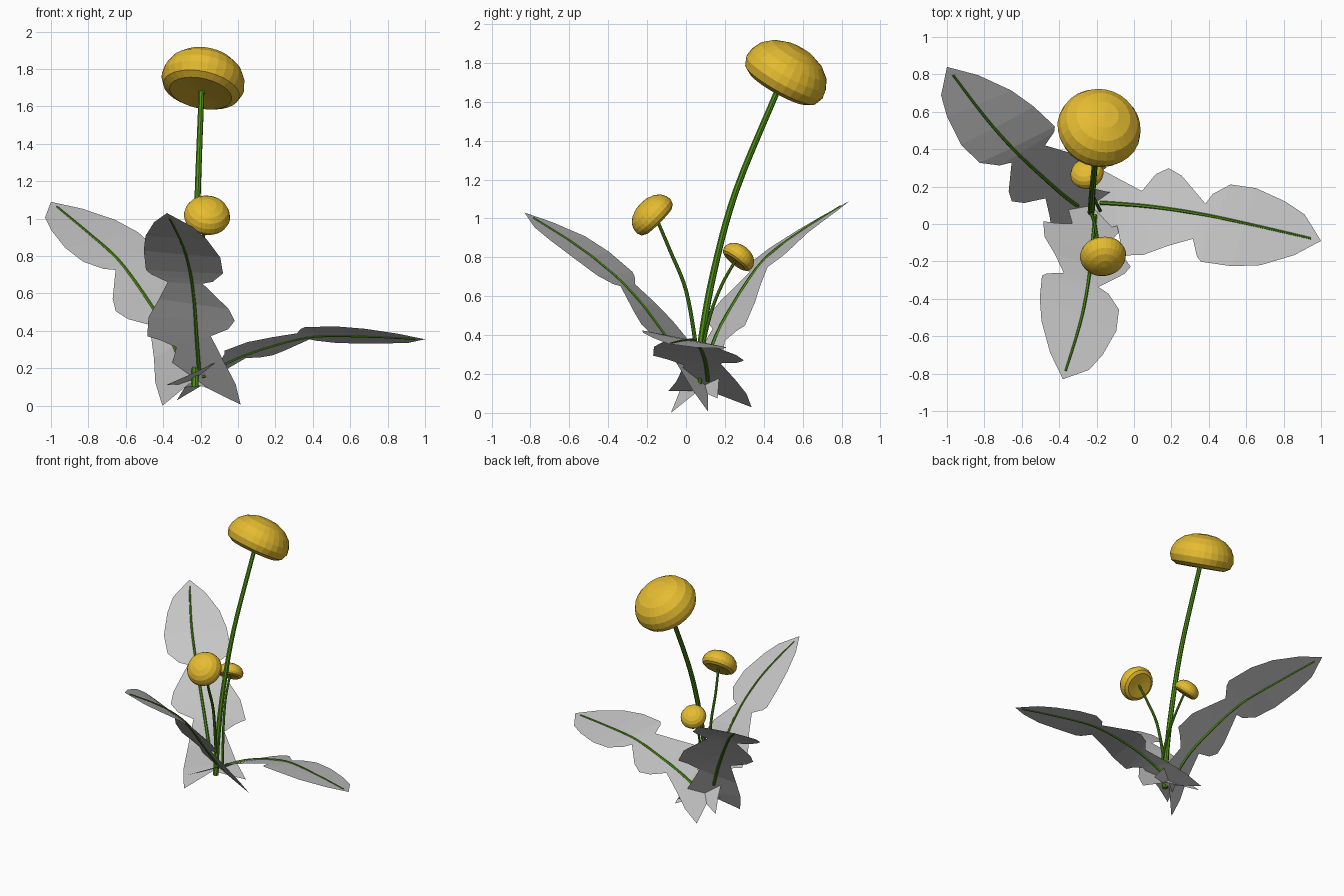
import bpy, bmesh, math
from mathutils import Vector

if "Cube" in bpy.data.objects:
    bpy.data.objects.remove(bpy.data.objects["Cube"])


def material(name, rgb):
    m = bpy.data.materials.new(name)
    m.diffuse_color = (*rgb, 1)
    m.use_nodes = True
    m.node_tree.nodes["Principled BSDF"].inputs["Base Color"].default_value = m.diffuse_color
    return m


YELLOW = material("petal yellow", (0.78, 0.50, 0.03))
GREEN = material("stem green", (0.08, 0.28, 0.008))
GREY = material("leaf grey", (0.56, 0.56, 0.56))


def add_object(name, bm, mat):
    me = bpy.data.meshes.new(name)
    bm.to_mesh(me)
    bm.free()
    me.materials.append(mat)
    ob = bpy.data.objects.new(name, me)
    bpy.context.collection.objects.link(ob)
    return ob


def smooth_path(pts, steps=8):
    """Catmull-Rom curve through the points."""
    p = [Vector(q) for q in pts]
    p = [2 * p[0] - p[1]] + p + [2 * p[-1] - p[-2]]
    out = []
    for i in range(1, len(p) - 2):
        a, b, c, d = p[i - 1:i + 3]
        for k in range(steps):
            t = k / steps
            out.append(0.5 * (2 * b + (c - a) * t + (2 * a - 5 * b + 4 * c - d) * t * t
                              + (3 * b - a - 3 * c + d) * t ** 3))
    out.append(p[-2])
    return out


def sample(path, s):
    """Point and tangent at length fraction s; extends straight past the ends."""
    lens = [(b - a).length for a, b in zip(path, path[1:])]
    d = s * sum(lens)
    for i, l in enumerate(lens):
        if d <= l or i == len(lens) - 1:
            t = (path[i + 1] - path[i]).normalized()
            return path[i] + t * d, t
        d -= l


def tube(name, path, r0, r1, sides=8):
    bm = bmesh.new()
    rings = []
    n = len(path)
    for i, p in enumerate(path):
        t = (path[min(i + 1, n - 1)] - path[max(i - 1, 0)]).normalized()
        u = t.cross(Vector((0.6, 0.75, -0.3))).normalized()
        v = t.cross(u)
        r = r0 + (r1 - r0) * i / (n - 1)
        rings.append([bm.verts.new(p + r * (u * math.cos(a) + v * math.sin(a)))
                      for a in (2 * math.pi * k / sides for k in range(sides))])
    for a, b in zip(rings, rings[1:]):
        for k in range(sides):
            j = (k + 1) % sides
            bm.faces.new((a[k], a[j], b[j], b[k]))
    bm.faces.new(rings[0][::-1])
    bm.faces.new(rings[-1])
    bmesh.ops.recalc_face_normals(bm, faces=bm.faces[:])
    return add_object(name, bm, GREEN)


# Flower heads: a domed button profile turned around its axis
HEAD = [(0, .06), (.4, .03), (.75, 0), (.92, .1), (1, .3), (.97, .5),
        (.86, .72), (.65, .9), (.35, 1.02), (0, 1.06)]


def flower_head(name, base, axis, r):
    bm = bmesh.new()
    verts = [bm.verts.new((x * r, 0, z * r)) for x, z in HEAD]
    edges = [bm.edges.new(e) for e in zip(verts, verts[1:])]
    bmesh.ops.spin(bm, geom=verts + edges, cent=(0, 0, 0), axis=(0, 0, 1),
                   angle=2 * math.pi, steps=28)
    bmesh.ops.remove_doubles(bm, verts=bm.verts[:], dist=1e-4)
    bmesh.ops.recalc_face_normals(bm, faces=bm.faces[:])
    ob = add_object(name, bm, YELLOW)
    ob.rotation_mode = 'QUATERNION'
    ob.rotation_quaternion = Vector(axis).to_track_quat('Z', 'Y')
    ob.location = base


FLOWERS = {
    "tall": ([(-.23, .06, .1), (-.228, .08, .375), (-.225, .145, .735),
              (-.215, .26, 1.15), (-.195, .48, 1.68)], (-.2, .475, 1.67), (.18, .48, .86), .225, .018),
    "front": ([(-.23, .07, .15), (-.225, .05, .35), (-.21, 0, .63),
               (-.195, -.08, .83), (-.17, -.15, .995)], (-.17, -.14, .985), (.1, -.7, .7), .124, .010),
    "back": ([(-.18, .07, .15), (-.19, .09, .35), (-.21, .13, .52),
              (-.23, .185, .66), (-.245, .255, .785)], (-.245, .25, .775), (-.2, .6, .77), .09, .009),
}
for name, (pts, base, axis, r, stem_r) in FLOWERS.items():
    tube(name + "_stem", smooth_path(pts, 5), stem_r * 1.1, stem_r * .85)
    flower_head(name + "_flower_head", base, axis, r)

# Leaves: lobed outline (position along the rib, half width) on each side
LEFT = [(-.05, .22), (.05, .2), (.14, .15), (.27, .08), (.315, .18), (.36, .22), (.415, .19),
        (.53, .06), (.55, .12), (.61, .19), (.71, .2), (.83, .165), (.915, .12)]
RIGHT = [(-.04, .22), (.05, .17), (.19, .12), (.215, .21), (.225, .28), (.32, .265), (.415, .2),
         (.51, .14), (.54, .23), (.56, .255), (.68, .245), (.79, .205), (.91, .11)]


def leaf(name, pts, side):
    path = smooth_path(pts)
    side = Vector(side)

    def point(s, w):
        p, t = sample(path, s)
        q = p + (side - t * side.dot(t)).normalized() * w
        q.z = max(q.z, 0)
        return q

    bm = bmesh.new()
    rows = []
    for i, ((sl, wl), (sr, wr)) in enumerate(zip(LEFT, RIGHT)):
        mid = .02 if i == 0 else (sl + sr) / 2
        rows.append([bm.verts.new(point(s, w)) for s, w in ((sl, wl), (mid, 0), (sr, -wr))])
    for a, b in zip(rows, rows[1:]):
        for k in (0, 1):
            bm.faces.new((a[k], a[k + 1], b[k + 1], b[k]))
    tip = bm.verts.new(point(1, 0))
    for k in (0, 1):
        bm.faces.new((rows[-1][k], rows[-1][k + 1], tip))
    bmesh.ops.recalc_face_normals(bm, faces=bm.faces[:])
    if sum(f.normal.z for f in bm.faces) < 0:
        bmesh.ops.reverse_faces(bm, faces=bm.faces[:])
    add_object(name + "_leaf", bm, GREY)
    tube(name + "_leaf_rib", [sample(path, .1 + .86 * k / 20)[0] for k in range(21)],
         .011, .006, 6)


leaf("right", [(-.3, .12, .1), (-.05, .105, .235), (.15, .085, .31), (.4, .045, .37),
               (.7, -.02, .37), (1, -.09, .355)], (.1, .97, -.2))
leaf("back_left", [(-.25, .06, .09), (-.36, .14, .36), (-.475, .24, .555), (-.635, .39, .775),
                   (-.795, .57, .92), (-1, .84, 1.09)], (-.79, -.56, -.26))
leaf("front", [(-.2, .13, .09), (-.22, -.08, .36), (-.24, -.28, .62), (-.285, -.52, .83),
               (-.38, -.83, 1.03)], (.95, -.18, -.24))
